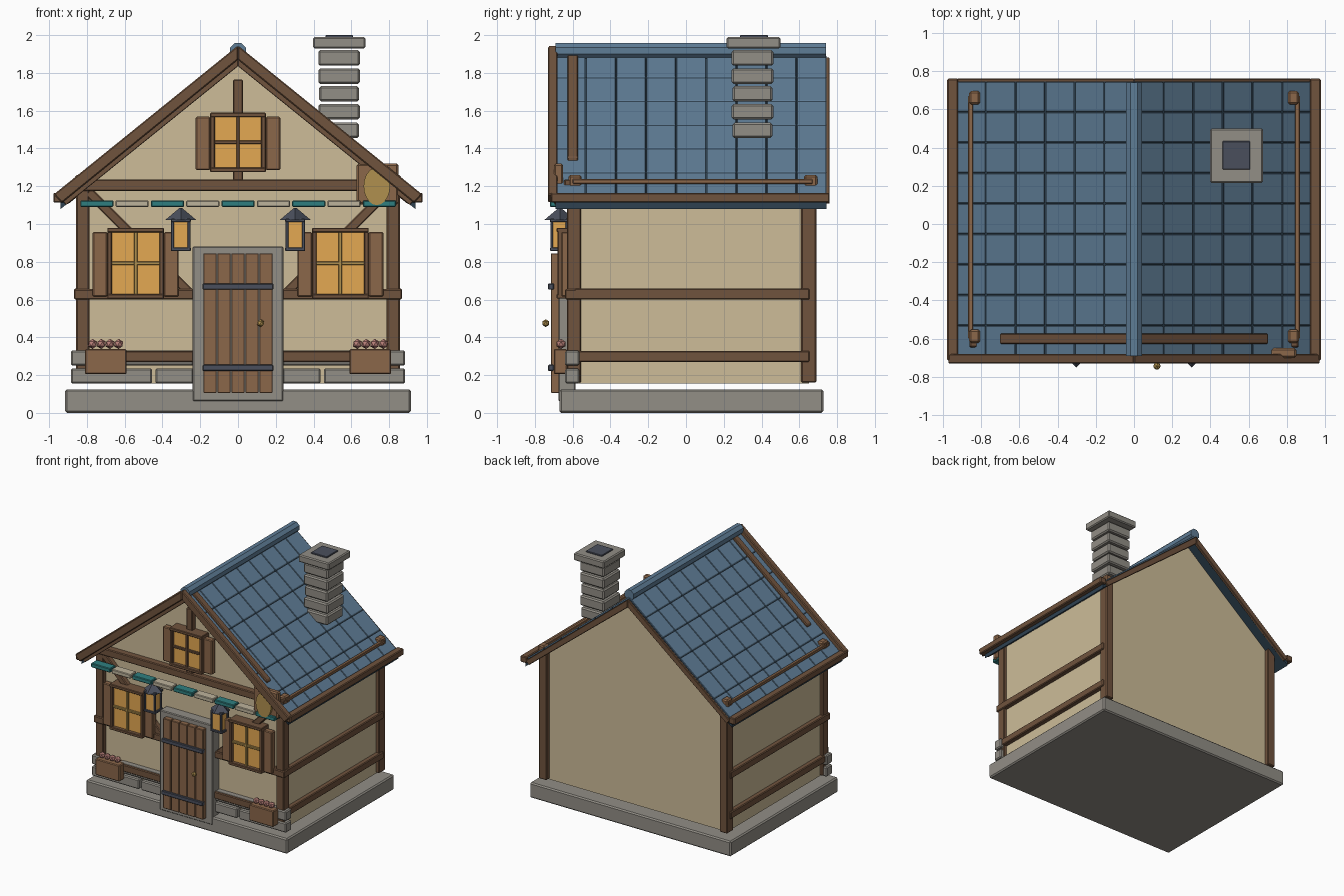
import bpy, bmesh
from math import radians, pi
from mathutils import Matrix

if "Cube" in bpy.data.objects:
    bpy.data.objects.remove(bpy.data.objects["Cube"])


def colour(name, hexa):
    m = bpy.data.materials.new(name)
    rgb = [int(hexa[i:i + 2], 16) / 255 for i in (0, 2, 4)]
    m.diffuse_color = [((c + .055) / 1.055) ** 2.4 for c in rgb] + [1]
    m.use_nodes = True
    m.node_tree.nodes["Principled BSDF"].inputs["Base Color"].default_value = m.diffuse_color
    return m


PLASTER, WOOD = colour("plaster", "CDBC98"), colour("dark_wood", "70533D")
PLANK, TILE = colour("plank_wood", "8B674A"), colour("roof_tile", "5F7D96")
STONE, SLATE = colour("stone", "928E86"), colour("slate", "4A4F5C")
GLASS, GOLD = colour("lit_glass", "E4A852"), colour("brass", "B0904E")
TEAL, CREAM = colour("teal_cloth", "2F7F80"), colour("cream_cloth", "BDB39C")
PINK, GAP = colour("flower_pink", "B98079"), colour("tile_gap", "2E4150")


def box(x0, x1, y0, y1, z0, z1):
    return [(x0, z0), (x1, z0), (x1, z1), (x0, z1)], y0, y1


def both(pieces):
    """Pieces plus their mirror images across x = 0."""
    return pieces + [([(-x, z) for x, z in p], a, b) for p, a, b in pieces]


def finish(bm, name, mat):
    bmesh.ops.recalc_face_normals(bm, faces=bm.faces)
    me = bpy.data.meshes.new(name)
    bm.to_mesh(me)
    bm.free()
    me.materials.append(mat)
    ob = bpy.data.objects.new(name, me)
    bpy.context.collection.objects.link(ob)
    return ob


def build(name, mat, pieces, bevel=.006):
    """Every piece is an x-z profile extruded from y0 to y1, edges chamfered."""
    bm = bmesh.new()
    for prof, y0, y1 in pieces:
        a = [bm.verts.new((x, y0, z)) for x, z in prof]
        b = [bm.verts.new((x, y1, z)) for x, z in prof]
        bm.faces.new(a)
        bm.faces.new(b[::-1])
        n = len(a)
        for i in range(n):
            bm.faces.new((a[i], b[i], b[(i + 1) % n], a[(i + 1) % n]))
    bmesh.ops.recalc_face_normals(bm, faces=bm.faces)
    if bevel:
        bmesh.ops.bevel(bm, geom=bm.edges[:], offset=bevel, segments=1, affect='EDGES')
    return finish(bm, name, mat)


def balls(name, mat, points, r):
    bm = bmesh.new()
    for p in points:
        bmesh.ops.create_icosphere(bm, subdivisions=1, radius=r, matrix=Matrix.Translation(p))
    return finish(bm, name, mat)


def slope(x0, x1, y0, y1, low, high):
    """Board lying along the right roof slope, low/high relative to its surface."""
    z = lambda x: 1.9 - .81 * x
    return [(x0, z(x0) + low), (x1, z(x1) + low), (x1, z(x1) + high), (x0, z(x0) + high)], y0, y1


# base and walls
build("foundation", STONE, [box(-.915, .915, -.67, .727, 0, .125)], .01)
build("walls", PLASTER, [([(-.83, .155), (.83, .155), (.83, 1.18), (0, 1.85), (-.83, 1.18)], -.59, .65)], 0)
build("base_stones", STONE, both([
    box(-.885, -.455, -.64, -.565, .155, .235), box(-.437, -.235, -.64, -.565, .155, .235),
    box(-.885, -.66, -.64, -.565, .25, .33), box(-.642, -.235, -.64, -.565, .25, .33)]), .008)

# timber framing
build("corner_posts", WOOD, both([box(.787, .857, -.63, -.555, .16, 1.2), box(.787, .857, .61, .69, .16, 1.2)]))
build("side_beams", WOOD, both([box(.8, .868, -.59, .655, z, z + .058) for z in (.27, .6)]))
build("front_beams", WOOD, both([box(.235, .79, -.648, -.58, .27, .328), box(.2, .868, -.64, -.58, .6, .655)])
      + [box(-.86, .86, -.645, -.58, 1.175, 1.235), box(-.027, .027, -.635, -.58, 1.225, 1.765)])
build("diagonal_braces", WOOD, both([([(.24, .655), (.275, .62), (.81, 1.155), (.775, 1.19)], -.63, -.58)]))

# roof: slabs, tiles, ridge, edge boards
build("roof_slabs", GAP, both([slope(0, .94, -.69, .745, -.06, -.01)]), 0)
rows, cols = 6, 9
tiles = []
for r in range(rows):
    for c in range(cols):
        x, y = .93 * r / rows, -.69 + 1.435 * c / cols
        tiles.append(slope(x + .003, x + .93 / rows - .004, y + .003, y + 1.435 / cols - .003, -.02, .002))
build("roof_tiles", TILE, both(tiles), .002)
bm = bmesh.new()
bmesh.ops.create_cone(bm, cap_ends=True, segments=8, radius1=.045, radius2=.045, depth=1.43,
                      matrix=Matrix.Translation((0, .025, 1.916)) @ Matrix.Rotation(pi / 2, 4, 'X')
                      @ Matrix.Rotation(pi / 8, 4, 'Z'))
finish(bm, "ridge_cap", TILE)
build("front_barge_boards", WOOD, both([([(0, 1.945), (.975, 1.157), (.932, 1.112), (0, 1.87)], -.73, -.68)]))
build("inner_barge_trim", WOOD, both([([(0, 1.88), (.93, 1.125), (.91, 1.1), (0, 1.835)], -.695, -.655)]), .003)
build("back_barge_boards", WOOD, both([([(0, 1.885), (.93, 1.135), (.9, 1.105), (0, 1.82)], .735, .76)]), .004)
build("eave_boards", WOOD, both([box(.92, .977, -.715, .76, 1.113, 1.165)]))
build("roof_battens", WOOD, both([slope(.02, .7, -.628, -.572, -.03, .022)]))
build("roof_rails", PLANK, both([box(.842, .868, -.6, .67, 1.213, 1.238)]), .004)
build("rail_brackets", PLANK, both([box(.805, .862, y - .035, y + .035, 1.19, 1.26) for y in (-.587, .66)]), .01)

# chimney
layers = [(1.455, .105), (1.553, .11), (1.648, .105), (1.742, .11), (1.838, .11)]
build("chimney_stones", STONE, [box(.535 - w, .535 + w, .352 - w, .352 + w, z, z + .082) for z, w in layers], .01)
build("chimney_cap", STONE, [box(.398, .675, .215, .5, 1.93, 1.99)], .008)
build("chimney_flue", SLATE, [box(.463, .608, .285, .433, 1.95, 2)], .003)

# door
build("door_frame", STONE, [box(-.24, .24, -.675, -.585, .062, .882)])
build("door_planks", PLANK, [box(-.185 + .074 * i + .002, -.185 + .074 * (i + 1) - .002, -.715, -.66, .105, .845)
                             for i in range(5)], .004)
build("door_straps", SLATE, [box(-.187, .187, -.73, -.7, z, z + .033) for z in (.222, .652)], .004)
balls("door_knob", GOLD, [(.12, -.743, .475)], .021)


# windows with shutters
def window(name, cx, hw, z0, z1, shutter):
    t, mid = .024, (z0 + z1) / 2
    build(name + "_glass", GLASS, [box(cx - hw + .01, cx + hw - .01, -.655, -.585, z0 + .01, z1 - .01)], 0)
    build(name + "_frame", WOOD, [
        box(cx - hw, cx - hw + t, -.68, -.585, z0, z1), box(cx + hw - t, cx + hw, -.68, -.585, z0, z1),
        box(cx - hw, cx + hw, -.685, -.585, z0, z0 + t), box(cx - hw, cx + hw, -.685, -.585, z1 - t, z1)], .004)
    build(name + "_bars", GOLD if cx else WOOD, [
        box(cx - .009, cx + .009, -.672, -.64, z0 + .01, z1 - .01),
        box(cx - hw + .01, cx + hw - .01, -.67, -.64, mid - .009, mid + .009)], .003)
    build(name + "_shutters", PLANK, [
        box(cx + s * (hw + shutter / 2) - shutter / 2, cx + s * (hw + shutter / 2) + shutter / 2,
            -.66, -.61, z0 + .01, z1 - .022) for s in (-1, 1)])


window("left_window", -.542, .15, .605, .98, .077)
window("right_window", .542, .15, .605, .98, .077)
window("gable_window", 0, .147, 1.275, 1.59, .077)

# flower boxes
build("flower_boxes", PLANK, both([box(.59, .81, -.7, -.63, .205, .338)]))
balls("flowers", PINK, [(s * (.632 + .046 * i), -.662, .365) for s in (-1, 1) for i in range(4)], .027)

# lanterns
build("lantern_glass", GLASS, both([box(.263, .343, -.71, -.63, .875, 1.015)]), 0)
build("lantern_frames", SLATE, both(
    [box(.25, .356, -.72, -.615, z, z + .018) for z in (.857, 1.01)] +
    [box(x, x + .015, y, y + .015, .865, 1.02) for x in (.252, .339) for y in (-.718, -.637)]), .003)
bm = bmesh.new()
for s in (-1, 1):
    bmesh.ops.create_cone(bm, cap_ends=True, segments=4, radius1=.083, radius2=.006, depth=.065,
                          matrix=Matrix.Translation((s * .303, -.668, 1.053)))
finish(bm, "lantern_roofs", SLATE)

# striped cloth trim over the front
for name, mat, start in (("teal_trim", TEAL, 0), ("cream_trim", CREAM, 1)):
    build(name, mat, [box(-.835 + .187 * i, -.66 + .187 * i, -.72, -.645, 1.09, 1.125)
                      for i in range(start, 9, 2)], .005)

# hanging board with an oval plate
build("hanging_board", PLANK, [box(.628, .85, -.7, -.65, 1.103, 1.32)], .01)
bm = bmesh.new()
bmesh.ops.create_cone(bm, cap_ends=True, segments=20, radius1=1, radius2=1, depth=.025,
                      matrix=Matrix.Translation((.735, -.708, 1.2)) @ Matrix.Diagonal((.07, 1, .1, 1))
                      @ Matrix.Rotation(radians(90), 4, 'X'))
finish(bm, "oval_plate", GOLD)
